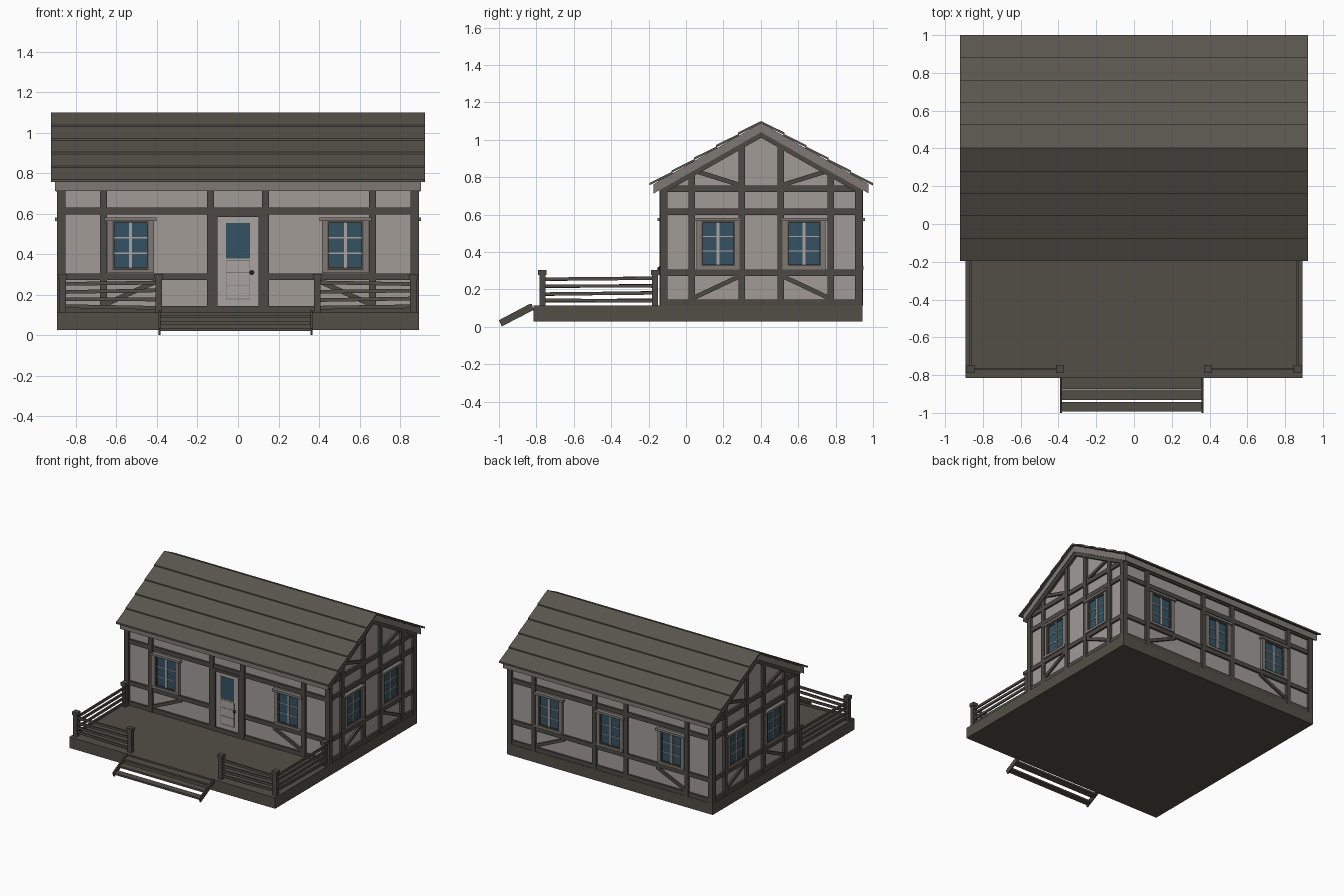
import bpy, bmesh, random
from math import atan2
from mathutils import Vector, Matrix

random.seed(4)
if "Cube" in bpy.data.objects:
    bpy.data.objects.remove(bpy.data.objects["Cube"])


def material(name, r, g, b):
    m = bpy.data.materials.new(name)
    m.use_nodes = True
    m.diffuse_color = (r, g, b, 1)
    bsdf = m.node_tree.nodes["Principled BSDF"]
    bsdf.inputs["Base Color"].default_value = (r, g, b, 1)
    bsdf.inputs["Roughness"].default_value = 0.8
    return m


TIMBER = material("dark timber", 0.075, 0.068, 0.056)
ROOF = material("roof boards", 0.098, 0.09, 0.074)
DECK = material("deck boards", 0.085, 0.078, 0.062)
PLASTER = material("grey plaster", 0.36, 0.33, 0.31)
TRIM = material("weathered trim", 0.21, 0.19, 0.175)
PALE = material("pale trim", 0.40, 0.37, 0.35)
GLASS = material("blue glass", 0.035, 0.085, 0.125)
IRON = material("dark iron", 0.03, 0.028, 0.025)


class Part:
    """A mesh gathered from boxes, beams and prisms in one colour."""

    def __init__(self, name, mat, frame=None):
        self.name, self.mat = name, mat
        self.frame = frame or Matrix.Identity(4)
        self.bm = bmesh.new()

    def box(self, x0, x1, y0, y1, z0, z1):
        mid = Vector((x0 + x1, y0 + y1, z0 + z1)) / 2
        size = Matrix.Diagonal((x1 - x0, y1 - y0, z1 - z0, 1))
        bmesh.ops.create_cube(self.bm, size=1, matrix=self.frame @ Matrix.Translation(mid) @ size)

    def beam(self, p, q, width, depth):
        """Square beam from p to q; depth runs sideways, width is the face height."""
        p, q = Vector(p), Vector(q)
        turn = (q - p).to_track_quat('X', 'Z').to_matrix().to_4x4()
        size = Matrix.Diagonal(((q - p).length, depth, width, 1))
        bmesh.ops.create_cube(self.bm, size=1,
                              matrix=self.frame @ Matrix.Translation((p + q) / 2) @ turn @ size)

    def prism(self, profile, x0, x1):
        """Extrude a (y, z) profile along x."""
        base = self.bm.faces.new([self.bm.verts.new((x0, y, z)) for y, z in profile])
        out = bmesh.ops.extrude_face_region(self.bm, geom=[base])["geom"]
        moved = [v for v in out if isinstance(v, bmesh.types.BMVert)]
        bmesh.ops.translate(self.bm, verts=moved, vec=(x1 - x0, 0, 0))

    def done(self):
        bmesh.ops.recalc_face_normals(self.bm, faces=self.bm.faces)
        mesh = bpy.data.meshes.new(self.name)
        self.bm.to_mesh(mesh)
        self.bm.free()
        mesh.materials.append(self.mat)
        ob = bpy.data.objects.new(self.name, mesh)
        bpy.context.collection.objects.link(ob)
        return ob


MID_Y, HALF_X, HALF_Y = 0.402, 0.872, 0.525
FLOOR, SLOPE = 0.113, 0.569


def wall_frame(x, y, turn):
    """Wall space: x along the wall, -y outward."""
    return Matrix.Translation((x, y, 0)) @ Matrix.Rotation(turn * 1.5707963, 4, 'Z')


FRAMES = {
    "front": wall_frame(0, MID_Y - HALF_Y, 0),
    "right": wall_frame(HALF_X, MID_Y, 1),
    "back": wall_frame(0, MID_Y + HALF_Y, 2),
    "left": wall_frame(-HALF_X, MID_Y, 3),
}

# Platform and plastered walls
deck = Part("platform", DECK)
deck.box(-0.893, 0.893, -0.815, 0.944, 0.027, FLOOR)
deck.done()

walls = Part("walls", PLASTER)
eave = 1.05 - SLOPE * HALF_Y
lo, hi = MID_Y - HALF_Y, MID_Y + HALF_Y
walls.prism([(lo, FLOOR), (hi, FLOOR), (hi, eave), (MID_Y, 1.05), (lo, eave)], -HALF_X, HALF_X)
walls.done()


# Roof: a pale slab with overlapping board courses on top
def roof_z(top, d):
    return top - SLOPE * d


slab = Part("roof_slab", TRIM)
e = 0.575
slab.prism([(MID_Y - e, roof_z(1.09, e)), (MID_Y, 1.09), (MID_Y + e, roof_z(1.09, e)),
            (MID_Y + e, roof_z(1.04, e)), (MID_Y, 1.04), (MID_Y - e, roof_z(1.04, e))], -0.902, 0.902)
slab.done()

courses = Part("roof_courses", ROOF)
step = 0.1185
for side in (-1, 1):
    for i in range(5):
        a, b = i * step, (i + 1) * step + 0.005
        courses.prism([(MID_Y + side * a, roof_z(1.087, a)), (MID_Y + side * a, roof_z(1.1, a)),
                       (MID_Y + side * b, roof_z(1.109, b)), (MID_Y + side * b, roof_z(1.096, b))],
                      -0.922, 0.922)
courses.done()


# Windows
def window(name, frame, u):
    casing = Part(name + "_casing", TRIM, frame)
    for s in (-1, 1):
        casing.box(u + s * 0.102 - 0.013, u + s * 0.102 + 0.013, -0.02, 0, 0.31, 0.57)
    casing.box(u - 0.115, u + 0.115, -0.022, 0, 0.307, 0.326)
    casing.box(u - 0.128, u + 0.128, -0.03, 0, 0.565, 0.582)
    casing.done()
    sash = Part(name + "_sash", TIMBER, frame)
    for s in (-1, 1):
        sash.box(u + s * 0.085 - 0.005, u + s * 0.085 + 0.005, -0.014, 0, 0.326, 0.565)
    sash.box(u - 0.09, u + 0.09, -0.014, 0, 0.555, 0.567)
    sash.box(u - 0.09, u + 0.09, -0.014, 0, 0.326, 0.334)
    sash.done()
    pane = Part(name + "_glass", GLASS, frame)
    pane.box(u - 0.085, u + 0.085, -0.005, 0, 0.326, 0.565)
    pane.done()
    bars = Part(name + "_bars", PALE, frame)
    bars.box(u - 0.008, u + 0.008, -0.012, 0, 0.33, 0.56)
    for z in (0.405, 0.482):
        bars.box(u - 0.082, u + 0.082, -0.009, 0, z - 0.003, z + 0.003)
    bars.done()


# Timber framing on each wall
for name, frame in FRAMES.items():
    gable = name in ("right", "left")
    half = 0.522 if gable else 0.872
    t = Part(name + "_framing", TIMBER, frame)
    posts = (0.104, 0.371) if gable else (0.135, 0.664)
    for s in (-1, 1):
        for u in posts:
            top = roof_z(1.03, u) if gable else 0.74
            t.box(s * u - 0.017, s * u + 0.017, -0.018, 0.005, FLOOR, top)
        # Diagonal braces under the windows
        ends = (0.36, 0.12) if gable else (0.65, 0.40)
        t.beam((s * ends[0], -0.004, 0.155), (s * ends[1], -0.004, 0.268), 0.024, 0.02)
        if gable:
            t.beam((s * 0.36, -0.004, 0.835), (s * 0.11, -0.004, 0.757), 0.024, 0.02)
            t.beam((0, -0.008, 1.028), (s * 0.54, -0.008, roof_z(1.028, 0.54)), 0.03, 0.03)
    rails = [(0.272, 0.306), (0.597, 0.632), (0.72, 0.755)]
    for z0, z1 in rails + [(FLOOR, 0.146)]:
        doorway = name == "front" and z1 < 0.5
        for a, b in ([(-half, -0.12), (0.12, half)] if doorway else [(-half, half)]):
            t.box(a, b, -0.014, 0.005, z0, z1)
    t.done()
    centres = {"front": (-0.53, 0.53), "back": (-0.53, 0, 0.53)}.get(name, (-0.23, 0.23))
    for i, u in enumerate(centres):
        window(f"{name}_window_{i + 1}", frame, u)

corners = Part("corner_posts", TIMBER)
for x in (-0.872, 0.872):
    for y in (-0.12, 0.924):
        corners.box(x - 0.02, x + 0.02, y - 0.02, y + 0.02, FLOOR, 0.75)
corners.done()

# Door
front = FRAMES["front"]
jamb = Part("door_frame", TIMBER, front)
for s in (-1, 1):
    jamb.box(s * 0.11 - 0.01, s * 0.11 + 0.01, -0.02, 0, FLOOR, 0.6)
jamb.box(-0.12, 0.12, -0.02, 0, 0.583, 0.603)
jamb.box(-0.12, 0.12, -0.02, 0, FLOOR, 0.146)
jamb.done()
leaf = Part("door_leaf", PALE, front)
leaf.box(-0.1, 0.1, -0.008, 0, 0.146, 0.583)
leaf.done()
pane = Part("door_glass", GLASS, front)
pane.box(-0.058, 0.058, -0.011, 0, 0.38, 0.555)
pane.done()
grooves = Part("door_grooves", TRIM, front)
for z in (0.18, 0.245, 0.31, 0.37):
    grooves.box(-0.058, 0.058, -0.01, 0, z - 0.002, z + 0.002)
for s in (-1, 1):
    grooves.box(s * 0.058 - 0.002, s * 0.058 + 0.002, -0.01, 0, 0.18, 0.37)
grooves.done()
knob = Part("door_knob", IRON, front)
bmesh.ops.create_uvsphere(knob.bm, u_segments=12, v_segments=8, radius=0.011,
                          matrix=front @ Matrix.Translation((0.068, -0.02, 0.31)))
knob.done()

# Porch railings with slightly crooked rails
posts = Part("railing_posts", TIMBER)
rails = Part("railing_rails", DECK)
for s in (-1, 1):
    spots = [(s * 0.866, -0.165), (s * 0.866, -0.768), (s * 0.392, -0.768)]
    for x, y in spots:
        posts.box(x - 0.016, x + 0.016, y - 0.016, y + 0.016, FLOOR, 0.285)
        posts.box(x - 0.022, x + 0.022, y - 0.022, y + 0.022, 0.277, 0.303)
    for (xa, ya), (xb, yb) in zip(spots, spots[1:]):
        for z in (0.14, 0.178, 0.218, 0.257):
            tilt = random.uniform(-0.005, 0.005)
            rails.beam((xa, ya, z - tilt), (xb, yb, z + tilt), 0.018, 0.012)
posts.done()
rails.done()

# Entrance steps
stringers = Part("step_stringers", TIMBER)
for x in (-0.387, 0.363):
    stringers.prism([(-1.0, 0.035), (-0.985, 0.002), (-0.815, 0.09), (-0.825, 0.122), (-0.84, 0.12)],
                    x - 0.005, x + 0.005)
stringers.done()
treads = Part("step_treads", DECK)
for y0, y1, z in ((-0.873, -0.812, 0.1), (-0.932, -0.876, 0.068), (-0.993, -0.942, 0.036)):
    treads.box(-0.385, 0.361, y0, y1, z - 0.014, z)
treads.done()
